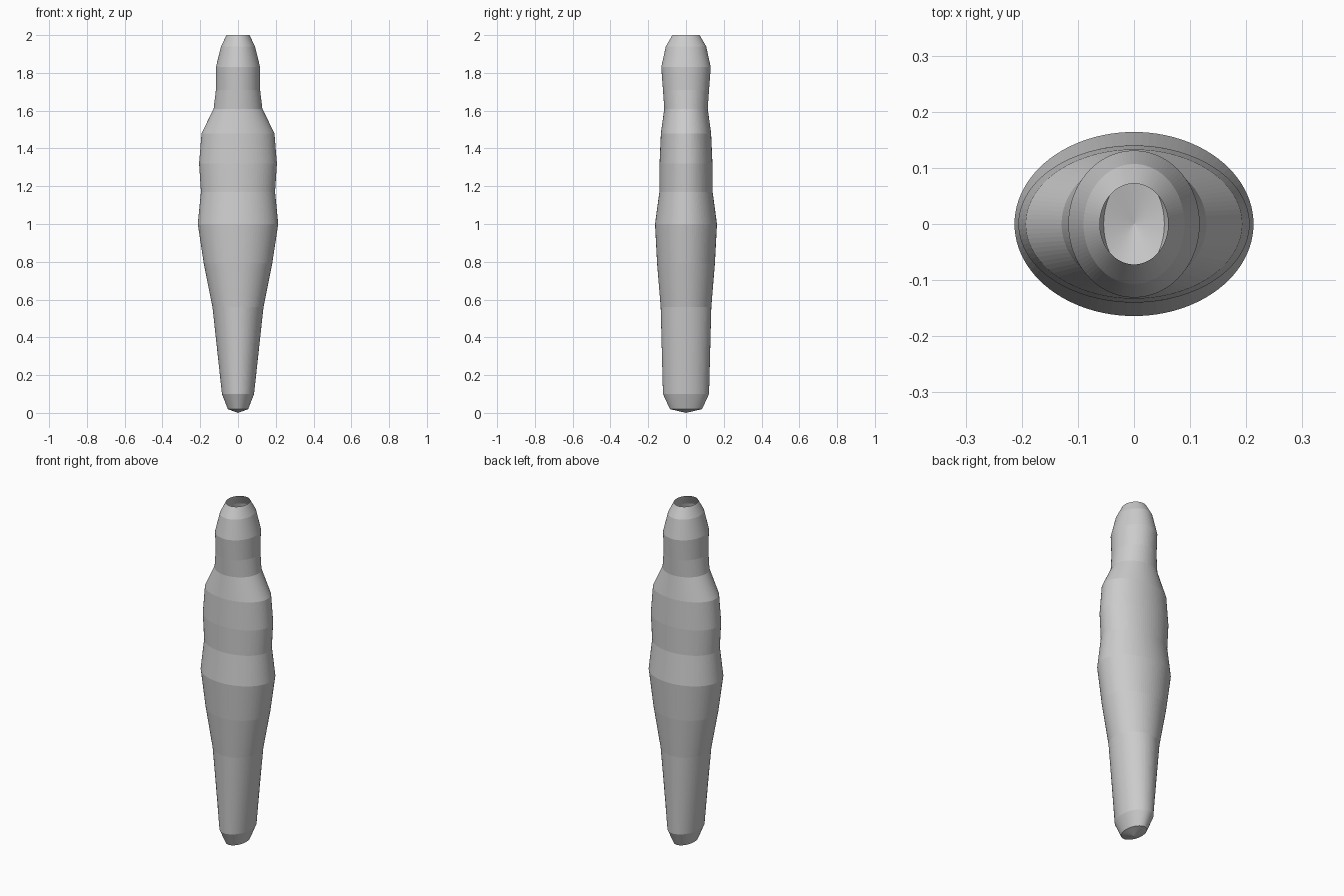
import bpy, bmesh, math

if "Cube" in bpy.data.objects:
    bpy.data.objects.remove(bpy.data.objects["Cube"])

SIDES = 96

# Elliptical cross-sections from foot to crown: height, half width, half depth
SECTIONS = [
    (0.02, 0.054, 0.085), (0.10, 0.085, 0.122), (0.56, 0.135, 0.134),
    (0.79, 0.181, 0.153), (1.00, 0.213, 0.164), (1.17, 0.196, 0.141),
    (1.32, 0.206, 0.140), (1.48, 0.193, 0.133), (1.61, 0.129, 0.115),
    (1.71, 0.117, 0.122), (1.83, 0.117, 0.131), (1.94, 0.090, 0.107),
    (2.00, 0.061, 0.072),
]


def ring(bm, z, rx, ry):
    step = 2 * math.pi / SIDES
    return [bm.verts.new((rx * math.cos(i * step), ry * math.sin(i * step), z))
            for i in range(SIDES)]


bm = bmesh.new()
rings = [ring(bm, *s) for s in SECTIONS]

# Body wall, left open at the crown
for low, high in zip(rings, rings[1:]):
    for i in range(SIDES):
        j = (i + 1) % SIDES
        bm.faces.new((low[i], low[j], high[j], high[i]))

# Shallow pointed base
tip = bm.verts.new((0, 0, 0))
for i in range(SIDES):
    bm.faces.new((tip, rings[0][(i + 1) % SIDES], rings[0][i]))

mesh = bpy.data.meshes.new("figure_body")
bm.to_mesh(mesh)
bm.free()
body = bpy.data.objects.new("figure_body", mesh)
bpy.context.collection.objects.link(body)
